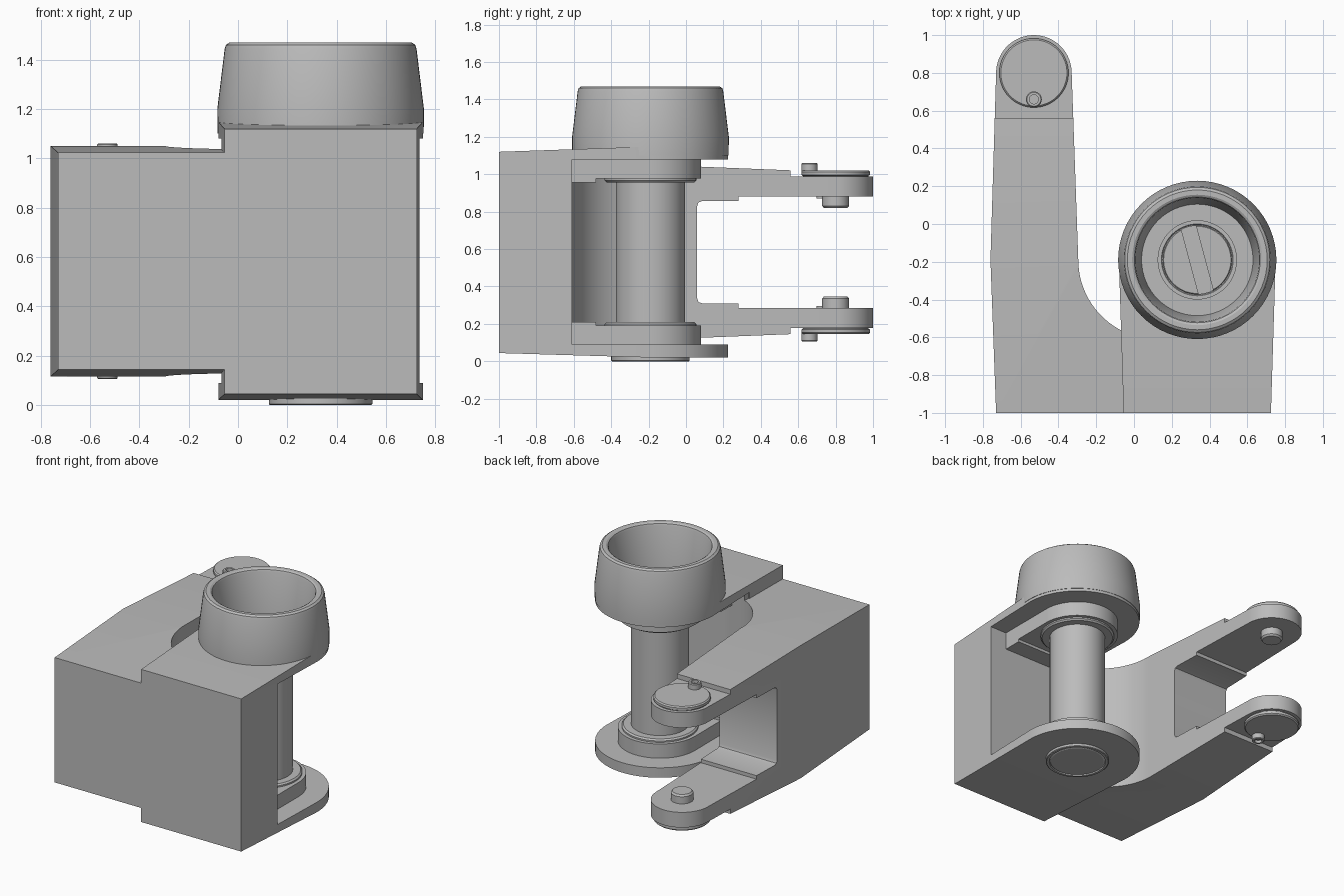
import bpy, bmesh
from math import sin, cos, pi, radians
from mathutils import Matrix

cube = bpy.data.objects.get("Cube")
if cube:
    bpy.data.objects.remove(cube, do_unlink=True)

grey = bpy.data.materials.new("plain grey")
grey.use_nodes = True
colour = (0.5, 0.5, 0.5, 1)
grey.diffuse_color = colour
grey.node_tree.nodes["Principled BSDF"].inputs["Base Color"].default_value = colour

MID = 0.583               # height of the mirror plane
PIVOT = (0.335, -0.19)    # spindle axis
PIN = (-0.53, 0.8)        # arm tip axis


def finish(name, bm):
    bmesh.ops.recalc_face_normals(bm, faces=bm.faces)
    mesh = bpy.data.meshes.new(name)
    bm.to_mesh(mesh)
    bm.free()
    mesh.materials.append(grey)
    ob = bpy.data.objects.new(name, mesh)
    bpy.context.collection.objects.link(ob)
    return ob


def prism(name, pts, lo, hi, along="z"):
    """Extrude an outline: (x, y) along z, or (y, z) along x."""
    bm = bmesh.new()
    place = (lambda p, h: (p[0], p[1], h)) if along == "z" else (lambda p, h: (h, p[0], p[1]))
    face = bm.faces.new([bm.verts.new(place(p, lo)) for p in pts])
    ext = bmesh.ops.extrude_face_region(bm, geom=[face])
    step = (0, 0, hi - lo) if along == "z" else (hi - lo, 0, 0)
    bmesh.ops.translate(bm, vec=step, verts=[g for g in ext["geom"] if isinstance(g, bmesh.types.BMVert)])
    return finish(name, bm)


def lathe(name, profile, centre, flip=False, n=64):
    """Revolve (radius, z) points; flip mirrors them in the middle plane."""
    bm = bmesh.new()
    pts = [(r, 2 * MID - z if flip else z) for r, z in profile]
    verts = [bm.verts.new((centre[0] + r, centre[1], z)) for r, z in pts]
    edges = [bm.edges.new(p) for p in zip(verts, verts[1:])]
    bmesh.ops.spin(bm, geom=verts + edges, cent=(*centre, 0), axis=(0, 0, 1), angle=2 * pi, steps=n)
    bmesh.ops.remove_doubles(bm, verts=bm.verts, dist=0.0005)
    return finish(name, bm)


def combine(ob, tool, operation):
    mod = ob.modifiers.new("cut", "BOOLEAN")
    mod.operation, mod.object, mod.solver = operation, tool, "EXACT"
    graph = bpy.context.evaluated_depsgraph_get()
    mesh = bpy.data.meshes.new_from_object(ob.evaluated_get(graph))
    ob.modifiers.clear()
    ob.data = mesh
    bpy.data.objects.remove(tool, do_unlink=True)


def arc(centre, r, a, b, n=24):
    return [(centre[0] + r * cos(radians(a + (b - a) * i / n)),
             centre[1] + r * sin(radians(a + (b - a) * i / n))) for i in range(n + 1)]


def mirrored(pts):
    return pts + [(y, 2 * MID - z) for y, z in reversed(pts)]


# Forked arm: plan outline trimmed by the side outline
curve = arc((0.125, -0.19), 0.42, 180, 270)
arm = prism("forked_arm", [(-0.73, -1), (-0.76, -0.19)] + arc(PIN, 0.2, 180, 0, 32)
            + curve + [(0.125, -0.8), (-0.03, -1)], 0, 1.3)
side = mirrored([(-1.01, 0.146), (-1, 0.143), (-0.19, 0.115), (0.56, 0.145), (0.56, 0.178), (1.01, 0.178),
                 (1.01, 0.285), (0.28, 0.285), (0.28, 0.31), (0.085, 0.31), (0.067, 0.317), (0.06, 0.335)])
combine(arm, prism("arm_tool", side, -1, 1, "x"), "INTERSECT")

# Spindle housing: block with an upper and a lower round-ended plate
housing = prism("spindle_housing", [(-0.055, -1)] + arc(PIVOT, 0.415, 180, 0, 48) + [(0.725, -1)], -0.1, 1.3)
side = [(-1.01, 0.044), (-1, 0.044), (-0.19, 0.02), (0.3, 0.02), (0.3, 0.09), (-0.61, 0.09),
        (-0.61, 1.08), (0.3, 1.08), (0.3, 1.148), (-0.19, 1.148), (-1, 1.12), (-1.01, 1.12)]
combine(housing, prism("housing_tool", side, -1, 1, "x"), "INTERSECT")

# Curved web that fills the corner between arm and housing
web = [p for p in curve if p[0] > -0.066]
prism("corner_web", web + [(0.125, -0.7), (-0.062, -0.7)], 0.085, 1.085)

# Bosses, ledges and washers at both ends of the spindle
for label, flip in (("lower", False), ("upper", True)):
    def span(a, b):
        return (2 * MID - b, 2 * MID - a) if flip else (a, b)
    x, y = PIVOT
    boss = [(x - 0.27, -0.65)] + arc(PIVOT, 0.27, 180, 0, 40) + [(x + 0.27, -0.65)]
    prism(label + "_boss", boss, *span(0.085, 0.19))
    ledge = [(x - 0.27, -0.65), (x - 0.27, -0.48), (x + 0.27, -0.48), (x + 0.27, -0.65)]
    prism(label + "_ledge", ledge, *span(0.18, 0.21))
    lathe(label + "_washer", [(0, 0.18), (0.245, 0.18), (0.245, 0.2), (0.235, 0.21), (0, 0.21)], PIVOT, flip)

    # Arm tip: outer disc, inner pin, bolt head with socket, bolt end
    lathe(label + "_disc", [(0, 0.19), (0.175, 0.19), (0.175, 0.175), (0.183, 0.17),
                            (0.183, 0.153), (0.175, 0.145), (0, 0.145)], PIN, flip)
    lathe(label + "_pin", [(0, 0.27), (0.072, 0.27), (0.072, 0.335), (0.062, 0.347), (0, 0.347)], PIN, flip, 40)
    bolt = (-0.53, 0.66)
    lathe(label + "_bolt", [(0, 0.16), (0.042, 0.16), (0.042, 0.11), (0.037, 0.105),
                            (0.024, 0.105), (0.024, 0.125), (0, 0.125)], bolt, flip, 24)
    lathe(label + "_bolt_end", [(0, 0.27), (0.022, 0.27), (0.022, 0.295), (0, 0.295)], (-0.53, 0.72), flip, 20)

# Spindle and its bottom cap
lathe("spindle", [(0, 0.1), (0.185, 0.1), (0.185, 1.1), (0, 1.1)], PIVOT)
lathe("bottom_cap", [(0, 0.03), (0.21, 0.03), (0.21, 0.004), (0.205, 0), (0.188, 0),
                     (0.185, 0.008), (0.175, 0.003), (0, 0.003)], PIVOT)

# Open cup on the upper plate
lathe("cup", [(0.3, 1.1), (0.418, 1.1), (0.419, 1.2), (0.408, 1.29), (0.389, 1.445), (0.384, 1.46), (0.37, 1.47),
              (0.345, 1.47), (0.333, 1.463), (0.328, 1.45), (0.295, 1.152), (0, 1.152)], PIVOT)

# Slotted screw head inside the cup
lathe("screw_collar", [(0.186, 1.15), (0.21, 1.15), (0.21, 1.165), (0.19, 1.165), (0.186, 1.16)], PIVOT)
head = lathe("screw_head", [(0, 1.15), (0.183, 1.15), (0.183, 1.19), (0.178, 1.195), (0, 1.195)], PIVOT)
slot = prism("slot_tool", [(-0.04, -0.3), (0.04, -0.3), (0.04, 0.3), (-0.04, 0.3)], 1.16, 1.3)
slot.data.transform(Matrix.Translation((*PIVOT, 0)) @ Matrix.Rotation(radians(15), 4, "Z"))
combine(head, slot, "DIFFERENCE")

# Smooth the round walls, keep the edges sharp
bpy.ops.object.select_all(action="DESELECT")
for ob in bpy.context.collection.objects:
    if ob.type == "MESH" and ob.data.materials and ob.data.materials[0] == grey:
        ob.select_set(True)
        bpy.context.view_layer.objects.active = ob
bpy.ops.object.shade_smooth_by_angle(angle=radians(25))
